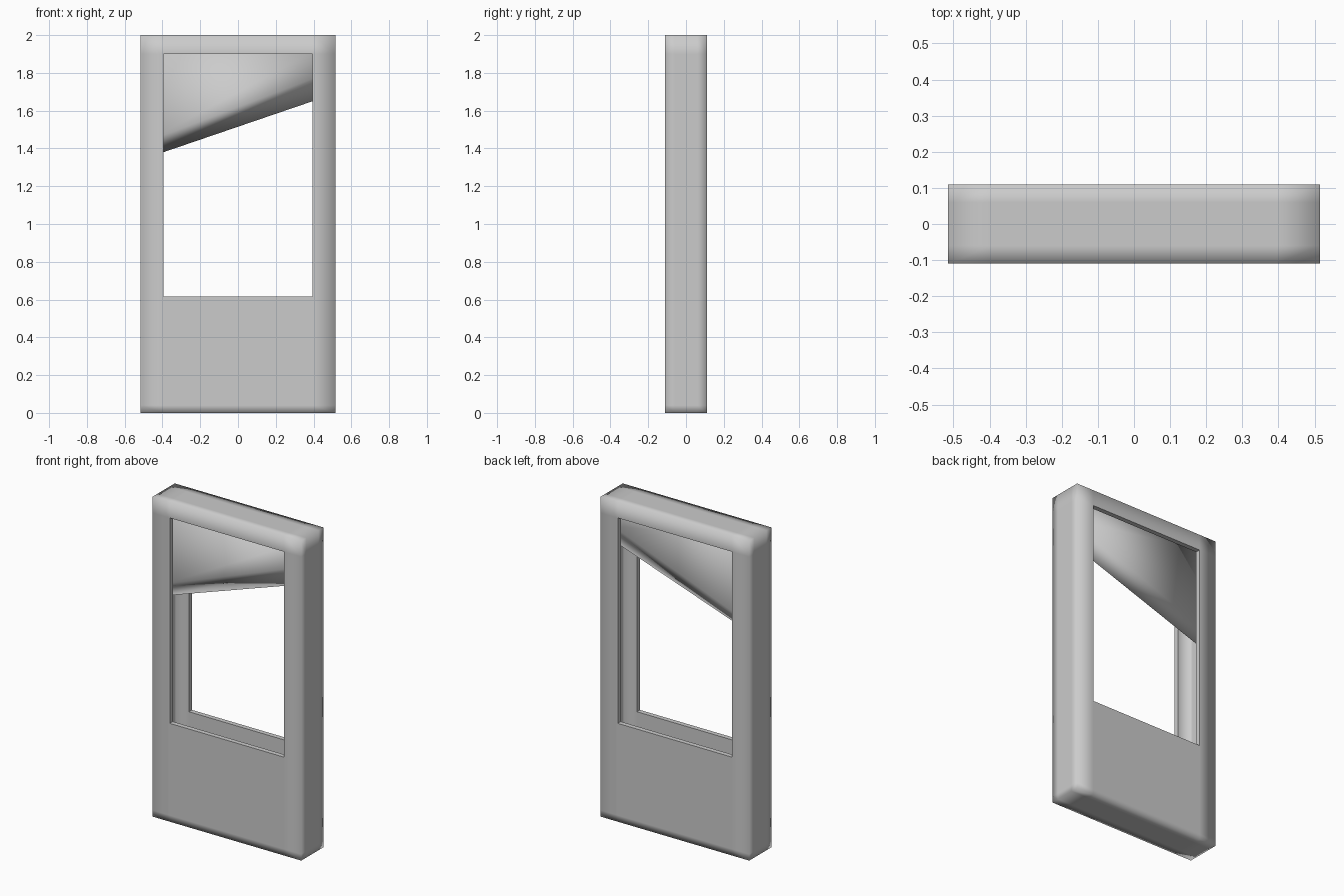
import bpy, bmesh
from mathutils import Vector

if "Cube" in bpy.data.objects:
    bpy.data.objects.remove(bpy.data.objects["Cube"])

HX, HY, H = 0.515, 0.11, 2.0          # outer half width, half depth, height
OX, Z0, Z1 = 0.395, 0.615, 1.9        # window half width, sill, head
WALL = 0.03


def add_object(name, bm):
    bmesh.ops.recalc_face_normals(bm, faces=bm.faces)
    for f in bm.faces:
        f.smooth = True
    me = bpy.data.meshes.new(name)
    bm.to_mesh(me)
    bm.free()
    ob = bpy.data.objects.new(name, me)
    bpy.context.collection.objects.link(ob)
    return ob


def cut(bm, axis, positions):
    for p in positions:
        co, no = Vector(), Vector()
        co[axis], no[axis] = p, 1
        bmesh.ops.bisect_plane(bm, geom=bm.verts[:] + bm.edges[:] + bm.faces[:],
                               plane_co=co, plane_no=no)


# Hollow frame: box with support loops, window removed front and back
bm = bmesh.new()
bmesh.ops.create_cube(bm, size=1)
for v in bm.verts:
    v.co = Vector((v.co.x * 2 * HX, v.co.y * 2 * HY, (v.co.z + 0.5) * H))
cut(bm, 0, (-OX, OX))
cut(bm, 1, (-0.06, 0.06))
cut(bm, 2, (0.04, Z0, Z1))


def in_window(c):
    return abs(c.x) < OX + 0.001 and Z0 - 0.001 < c.z < Z1 + 0.001


window = [f for f in bm.faces
          if abs(f.calc_center_median().y) > HY - 0.001
          and in_window(f.calc_center_median())]
bmesh.ops.delete(bm, geom=window, context='FACES')
frame = add_object("frame", bm)

# Wall thickness; the window lips stay flat
mod = frame.modifiers.new("wall", 'SOLIDIFY')
mod.thickness = WALL
mod.offset = -1
mod.use_even_offset = True
bpy.context.view_layer.objects.active = frame
frame.select_set(True)
bpy.ops.object.modifier_apply(modifier=mod.name)
for f in frame.data.polygons:
    c = f.center
    if in_window(c) and HY - WALL < abs(c.y) < HY - 0.001:
        f.use_smooth = False

# Slanted blade: wedge section swept between the two posts
BX, T, TOP = 0.48, 0.04, 1.96


def slope(left, right, x):
    return left + (right - left) * (x + OX) / (2 * OX)


bm = bmesh.new()
ends = []
for x in (-BX, BX):
    edge, crease = slope(1.38, 1.65, x), slope(1.47, 1.77, x)
    section = [(0, edge), (-T, crease), (-T, TOP), (T, TOP), (T, crease)]
    ends.append([bm.verts.new((x, y, z)) for y, z in section])
for i in range(5):
    j = (i + 1) % 5
    bm.faces.new((ends[0][i], ends[0][j], ends[1][j], ends[1][i]))
for ring in ends:
    bm.faces.new(ring)
add_object("blade", bm)
